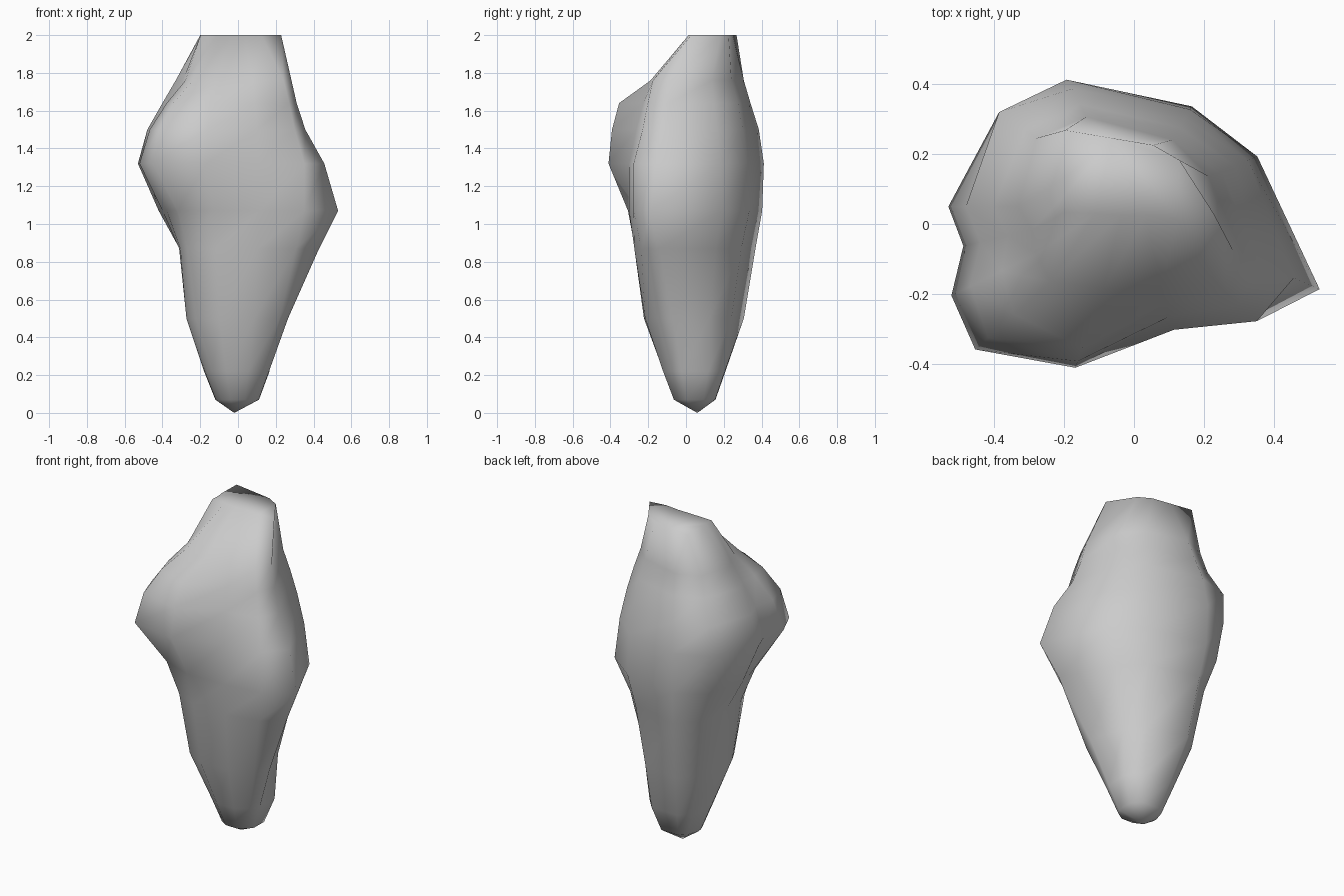
import bpy
import bmesh
from math import cos, sin, radians
from mathutils import Vector

default_cube = bpy.data.objects.get("Cube")
if default_cube:
    bpy.data.objects.remove(default_cube, do_unlink=True)


def make_material(name, colour):
    material = bpy.data.materials.new(name)
    material.use_nodes = True
    material.diffuse_color = colour
    shader = material.node_tree.nodes["Principled BSDF"]
    shader.inputs["Base Color"].default_value = colour
    return material


# Directions of the ridges and valleys around the upright axis, in degrees
RIDGES = (-24, 22, 60, 118, 145, 180, 193, 206, 222, 250, 288, 317)

# Cross-sections from the foot upwards: height, then reach along each ridge
# (in hundredths); a single reach makes a round section
SECTIONS = (
    (7, (12,)),
    (22, (18,)),
    (50, (29, 20, 22, 29, 29, 27, 28, 29, 30, 29, 28, 30)),
    (87, (47, 29, 28, 36, 36, 31, 32, 34, 36, 34, 34, 42)),
    (107, (58, 38, 33, 40, 43, 42, 41, 42, 43, 38, 37, 48)),
    (132, (50, 35, 32, 41, 47, 53, 50, 58, 61, 49, 37, 48)),
    (150, (39, 31, 29, 38, 47, 48, 45, 52, 56, 47, 33, 41)),
    (164, (34, 27, 26, 33, 38, 40, 37, 42, 46, 43, 29, 37)),
    (176, (31, 23, 22, 29, 34, 33, 30, 31, 32, 25, 25, 33)),
    (200, (25, 14, 11, 13, 24, 20, 20, 22, 15, 11, 11, 17)),
)


def add_section(bm, height, reaches):
    if len(reaches) == 1:
        reaches = reaches * len(RIDGES)
    # The axis leans back near the crown
    centre_y = 5 + max(0, height - 180) * 0.4
    ring = []
    for angle, reach in zip(RIDGES, reaches):
        turn = radians(angle)
        point = Vector((cos(turn) * reach, centre_y + sin(turn) * reach, height))
        ring.append(bm.verts.new(point / 100))
    return ring


def bridge(bm, lower, upper):
    count = len(lower)
    for i in range(count):
        j = (i + 1) % count
        bm.faces.new((lower[i], lower[j], upper[j], upper[i]))


# Boulder: lofted sections closed by a blunt tip and a flat crown
bm = bmesh.new()
rings = [add_section(bm, height, reaches) for height, reaches in SECTIONS]
for lower, upper in zip(rings, rings[1:]):
    bridge(bm, lower, upper)
tip = bm.verts.new((-0.02, 0.06, 0))
foot = rings[0]
for i, vert in enumerate(foot):
    bm.faces.new((foot[(i + 1) % len(foot)], vert, tip))
bm.faces.new(rings[-1])
bmesh.ops.recalc_face_normals(bm, faces=bm.faces)

mesh = bpy.data.meshes.new("boulder")
bm.to_mesh(mesh)
bm.free()
boulder = bpy.data.objects.new("boulder", mesh)
bpy.context.collection.objects.link(boulder)
mesh.materials.append(make_material("stone grey", (0.6, 0.6, 0.6, 1)))

# Smooth weathered stone
bpy.ops.object.select_all(action="DESELECT")
boulder.select_set(True)
bpy.context.view_layer.objects.active = boulder
bpy.ops.object.shade_smooth()
